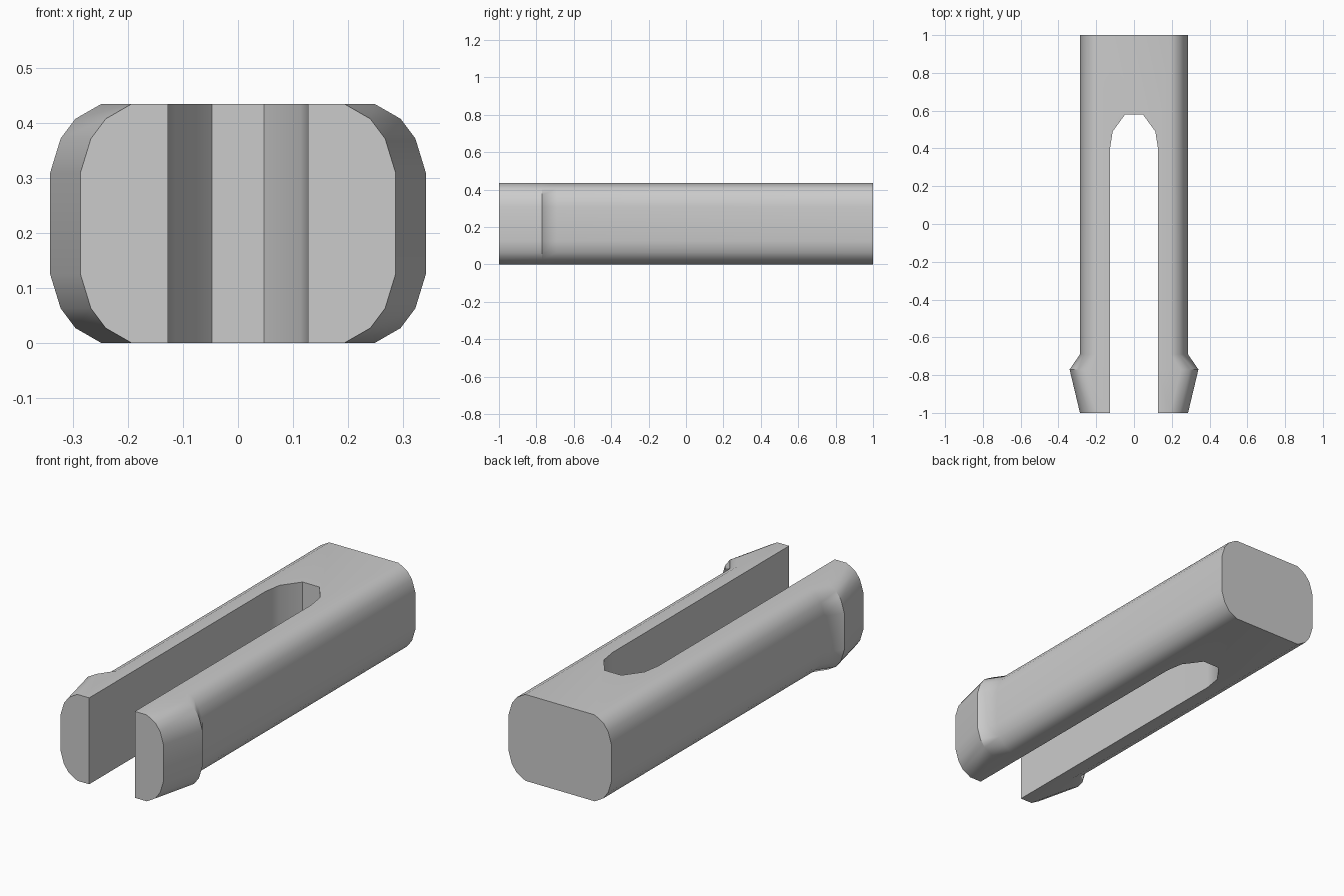
import bpy
import bmesh
import math

cube = bpy.data.objects.get("Cube")
if cube:
    bpy.data.objects.remove(cube, do_unlink=True)

HEIGHT = 0.434

# Single plain grey plastic
grey = bpy.data.materials.new("plain_grey")
grey.use_nodes = True
grey.diffuse_color = (0.6, 0.6, 0.6, 1)
bsdf = next(n for n in grey.node_tree.nodes if n.type == 'BSDF_PRINCIPLED')
bsdf.inputs["Base Color"].default_value = (0.6, 0.6, 0.6, 1)


def loft(name, rings):
    """Skin closed rings of points and cap both ends."""
    bm = bmesh.new()
    loops = [[bm.verts.new(p) for p in ring] for ring in rings]
    n = len(loops[0])
    for a, b in zip(loops, loops[1:]):
        for i in range(n):
            j = (i + 1) % n
            bm.faces.new((a[i], a[j], b[j], b[i]))
    bm.faces.new(loops[0])
    bm.faces.new(loops[-1])
    bmesh.ops.recalc_face_normals(bm, faces=bm.faces)
    mesh = bpy.data.meshes.new(name)
    bm.to_mesh(mesh)
    bm.free()
    mesh.materials.append(grey)
    obj = bpy.data.objects.new(name, mesh)
    bpy.context.collection.objects.link(obj)
    return obj


# Rounded bar section, mirrored top to bottom and side to side
corner = [(0.193, 0), (0.24, 0.027), (0.267, 0.063), (0.286, 0.125)]
right_half = corner + [(x, HEIGHT - z) for x, z in reversed(corner)]


def section(y, flare):
    half = [(x + flare, y, z) for x, z in right_half]
    return half + [(-x, y, z) for x, y, z in reversed(half)]


# Bar with snap barbs near the front
stations = [(-1, 0), (-0.77, 0.055), (-0.69, 0), (1, 0)]
clip = loft("split_clip_body", [section(y, f) for y, f in stations])

# Open slot with a rounded inner end
side = [(0.127, -1.2), (0.127, 0.4), (0.113, 0.49), (0.047, 0.58)]
outline = side + [(-x, y) for x, y in reversed(side)]
cutter = loft("slot_cutter", [[(x, y, z) for x, y in outline]
                              for z in (-0.1, HEIGHT + 0.1)])
cutter.hide_render = True

bpy.ops.object.select_all(action='DESELECT')
clip.select_set(True)
bpy.context.view_layer.objects.active = clip
cut = clip.modifiers.new("slot", 'BOOLEAN')
cut.operation = 'DIFFERENCE'
cut.solver = 'EXACT'
cut.object = cutter
bpy.ops.object.modifier_apply(modifier=cut.name)
bpy.data.objects.remove(cutter, do_unlink=True)

# Soft rounded corners with crisp ends and flat broad faces
bpy.ops.object.shade_smooth_by_angle(angle=math.radians(34))
weighted = clip.modifiers.new("flat_broad_faces", 'WEIGHTED_NORMAL')
weighted.keep_sharp = True
